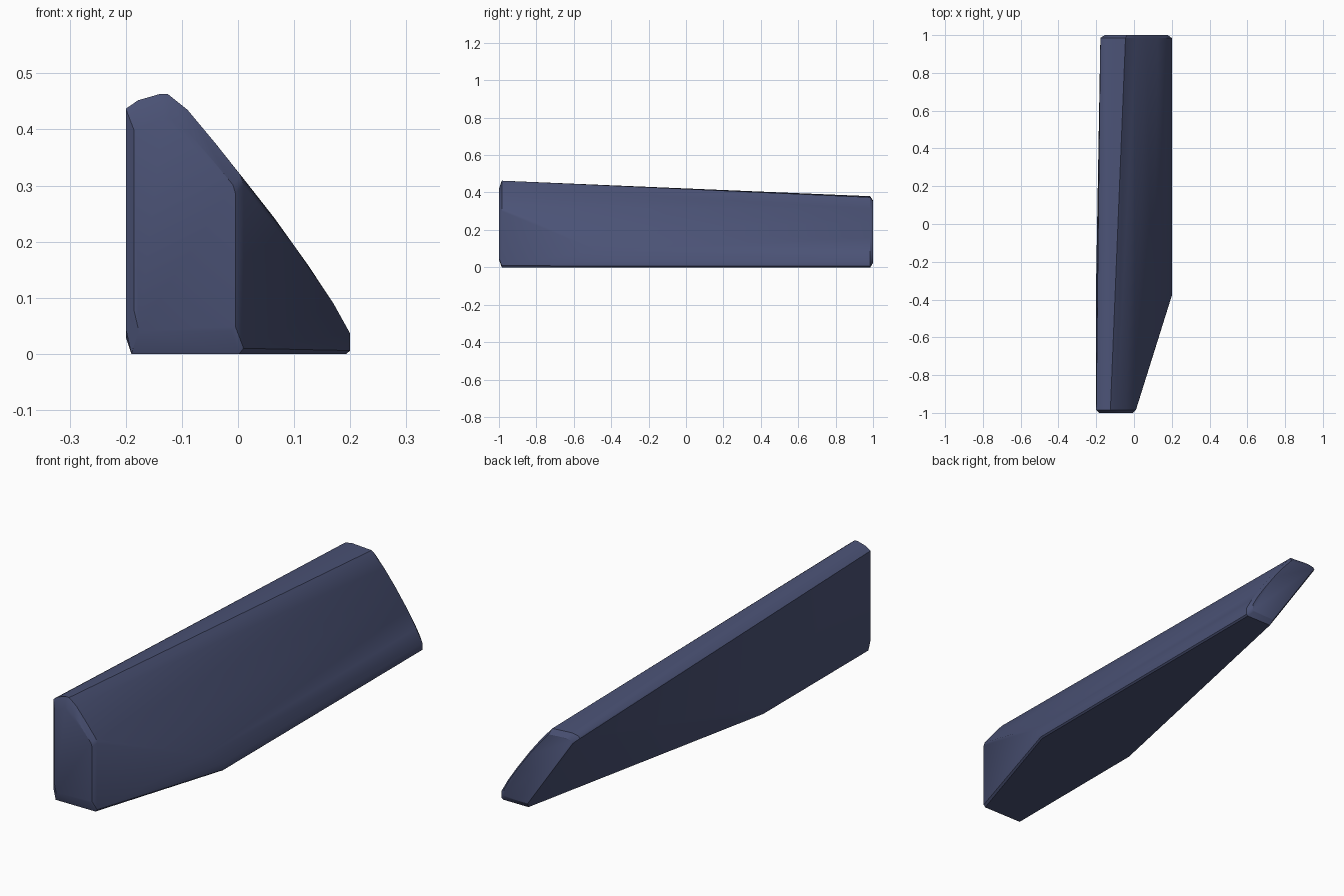
import bpy, bmesh, math

if "Cube" in bpy.data.objects:
    bpy.data.objects.remove(bpy.data.objects["Cube"])

# Cross-sections (x, z): upright block at the front, slanted plate at the back
front = [(-.19, 0), (-.2, .045), (-.2, .437), (-.178, .452), (-.14, .463),
         (-.125, .463), (-.09, .435), (-.04, .375), (.005, .318), (.01, .30), (.01, .01), (.002, 0)]
back = [(.07, 0), (.062, .012), (-.178, .365), (-.172, .374), (-.14, .38), (-.045, .374),
        (.01, .312), (.065, .242), (.125, .158), (.17, .09), (.2, .036), (.2, .006), (.193, 0)]


def section(pts, y, sx=1, sz=1, cx=0, cz=0):
    return [(cx + (x - cx) * sx, y, cz + (z - cz) * sz) for x, z in pts]


points = section(front, -.985)
points += section(front, -1, .86, .82, -.095, .225)
points += section(back, .985)
points += section(back, 1, .88, .88, .015, .19)

# Clipped right front corner, following the curved slope
points += [(.1, -.69, .193), (.17, -.475, .09), (.2, -.38, .036),
           (.2, -.38, .006), (.193, -.38, 0)]
# Left lower edge, where the undercut begins
points += [(-.2, -.27, .03), (-.19, -.26, 0)]

# Solid skin
bm = bmesh.new()
for p in points:
    bm.verts.new(p)
res = bmesh.ops.convex_hull(bm, input=bm.verts[:])
loose = [v for v in bm.verts if not v.link_faces]
bmesh.ops.delete(bm, geom=loose, context='VERTS')
bmesh.ops.dissolve_limit(bm, angle_limit=math.radians(1),
                         verts=bm.verts[:], edges=bm.edges[:])
bmesh.ops.recalc_face_normals(bm, faces=bm.faces[:])
mesh = bpy.data.meshes.new("tapered_panel")
bm.to_mesh(mesh)
bm.free()

panel = bpy.data.objects.new("tapered_panel", mesh)
bpy.context.collection.objects.link(panel)
mat = bpy.data.materials.new("dark_blue")
mat.diffuse_color = (.07, .085, .18, 1)
mat.use_nodes = True
mat.node_tree.nodes["Principled BSDF"].inputs["Base Color"].default_value = mat.diffuse_color
mesh.materials.append(mat)

# Smooth shading with sharp main edges
bpy.context.view_layer.objects.active = panel
panel.select_set(True)
bpy.ops.object.shade_smooth_by_angle(angle=math.radians(30))
